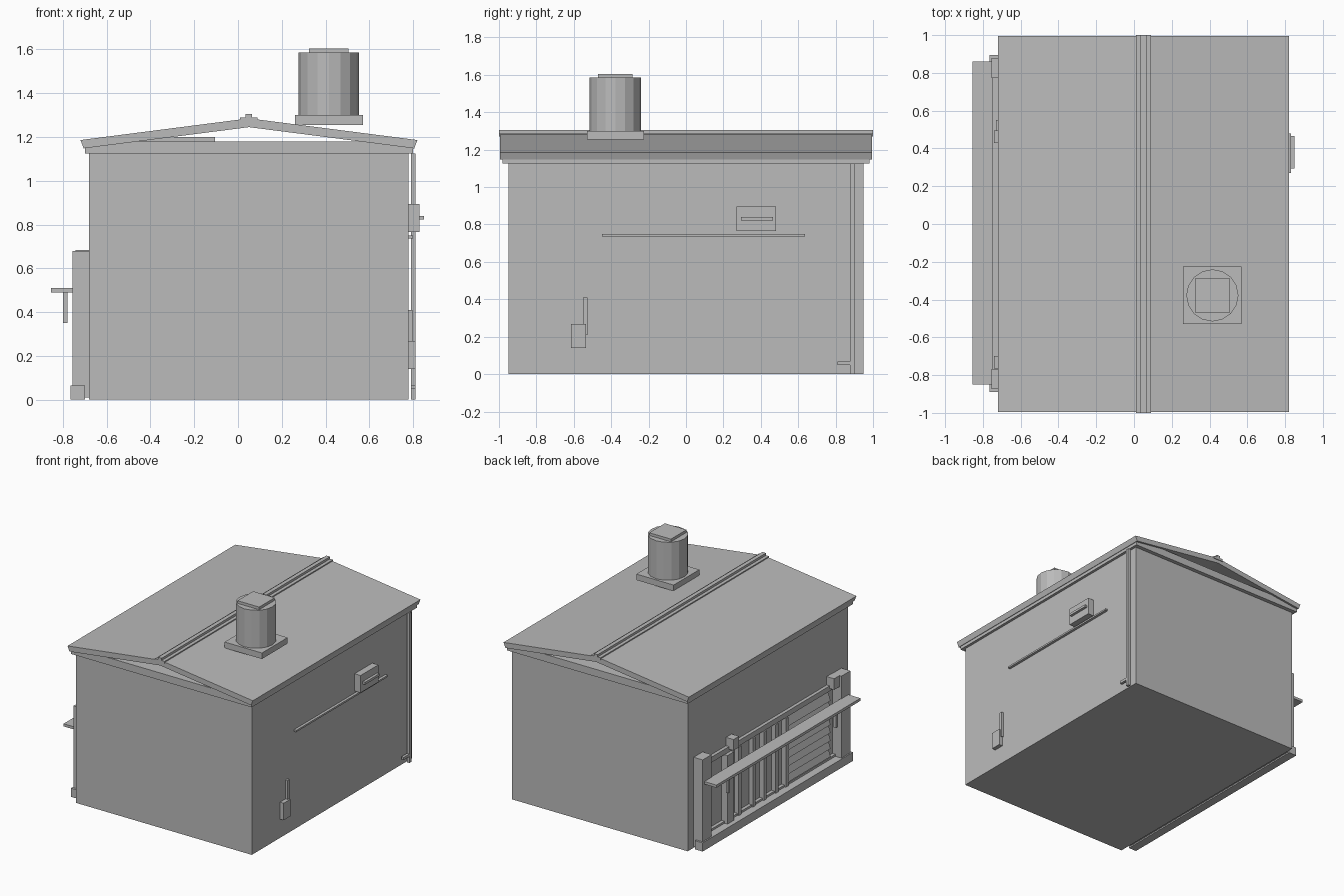
import bpy, bmesh, math
from mathutils import Matrix

cube = bpy.data.objects.get("Cube")
if cube:
    bpy.data.objects.remove(cube, do_unlink=True)

grey = bpy.data.materials.new("plain_grey")
grey.use_nodes = True
grey.diffuse_color = (0.5, 0.5, 0.5, 1)
grey.node_tree.nodes["Principled BSDF"].inputs["Base Color"].default_value = (0.5, 0.5, 0.5, 1)


def finish(name, bm):
    bmesh.ops.recalc_face_normals(bm, faces=bm.faces)
    mesh = bpy.data.meshes.new(name)
    bm.to_mesh(mesh)
    bm.free()
    mesh.materials.append(grey)
    obj = bpy.data.objects.new(name, mesh)
    bpy.context.scene.collection.objects.link(obj)
    return obj


def box(name, x, y, z):
    """Box from (min, max) ranges on each axis."""
    bm = bmesh.new()
    bmesh.ops.create_cube(bm, size=1)
    for v in bm.verts:
        for i, (lo, hi) in enumerate((x, y, z)):
            v.co[i] = lo if v.co[i] < 0 else hi
    return finish(name, bm)


def prism(name, profile, y0, y1):
    """Extrude an xz profile along y."""
    bm = bmesh.new()
    face = bm.faces.new([bm.verts.new((x, y0, z)) for x, z in profile])
    ext = bmesh.ops.extrude_face_region(bm, geom=[face])
    verts = [e for e in ext["geom"] if isinstance(e, bmesh.types.BMVert)]
    bmesh.ops.translate(bm, verts=verts, vec=(0, y1 - y0, 0))
    return finish(name, bm)


# Main building and eave trim
WALL_L, WALL_R, RIDGE = -0.68, 0.78, 0.05
box("building_walls", (WALL_L, WALL_R), (-0.95, 0.95), (0, 1.125))
box("eave_trim", (-0.70, 0.80), (-0.98, 0.98), (1.125, 1.18))
box("loft_board", (-0.55, -0.105), (-0.9, 0.9), (1.18, 1.20))

# Thin gabled roof, open under the gables
half = [(0.755, 1.148), (0.77, 1.186)]
roof = [(RIDGE, 1.245)] + [(RIDGE + a, z) for a, z in half]
roof += [(RIDGE, 1.285)] + [(RIDGE - a, z) for a, z in reversed(half)]
prism("gable_roof", roof, -0.995, 0.995)
box("ridge_cap_wide", (0.01, 0.09), (-1, 1), (1.27, 1.288))
box("ridge_cap_narrow", (0.035, 0.065), (-1, 1), (1.28, 1.305))

# Roof vent
box("vent_base", (0.26, 0.57), (-0.53, -0.225), (1.255, 1.30))
bm = bmesh.new()
bmesh.ops.create_cone(bm, cap_ends=True, segments=16, radius1=0.138, radius2=0.138,
                      depth=0.285, matrix=Matrix.Translation((0.415, -0.378, 1.4425)))
finish("vent_drum", bm)
box("vent_cap", (0.325, 0.505), (-0.47, -0.285), (1.585, 1.605))

# Fittings on the left wall
box("meter_box", (WALL_R, 0.83), (0.27, 0.48), (0.765, 0.895))
box("meter_handle", (0.83, 0.85), (0.295, 0.465), (0.822, 0.84))
box("wall_conduit", (WALL_R, 0.80), (-0.45, 0.635), (0.737, 0.75))
box("outlet_pipe", (WALL_R, 0.797), (-0.55, -0.527), (0.21, 0.41))
box("outlet_box", (WALL_R, 0.81), (-0.615, -0.535), (0.14, 0.268))
box("downspout", (0.79, 0.81), (0.877, 0.90), (0, 1.125))
box("downspout_foot", (0.79, 0.81), (0.81, 0.877), (0.048, 0.068))

# Shopfront frame on the right wall
box("shopfront_sill", (-0.765, -0.70), (-0.89, 0.895), (0, 0.065))
box("shopfront_top_rail", (-0.705, WALL_L), (-0.87, 0.88), (0.58, 0.62))
box("shopfront_bottom_rail", (-0.705, WALL_L), (-0.87, 0.88), (0.01, 0.08))
for name, y in (("back", 0.827), ("front", -0.82)):
    box("corner_post_" + name, (-0.755, WALL_L), (y - 0.053, y + 0.053), (0.015, 0.68))
for name, y in (("back", 0.463), ("front", -0.732)):
    box("rail_block_" + name, (-0.742, WALL_L), (y - 0.033, y + 0.033), (0.60, 0.683))

# Canopy with brackets
box("canopy_board", (-0.855, -0.75), (-0.85, 0.86), (0.49, 0.51))
for name, y in (("back", 0.63), ("front", -0.65)):
    box("canopy_bracket_" + name, (-0.80, -0.78), (y - 0.012, y + 0.012), (0.35, 0.49))

# Window mullions
box("window_pillar", (-0.73, WALL_L), (0.47, 0.55), (0.065, 0.58))
for i, y in enumerate((0.38, 0.21, 0.08, -0.06, -0.18)):
    box(f"window_mullion_{i + 1}", (-0.715, WALL_L), (y - 0.016, y + 0.016), (0.065, 0.58))

# Louvred shutter with slanted slats
for i in range(8):
    z = 0.09 + i * 0.06
    prism(f"shutter_slat_{i + 1}", [(WALL_L, z), (-0.712, z), (-0.69, z + 0.06), (WALL_L, z + 0.06)],
          -0.70, -0.196)
